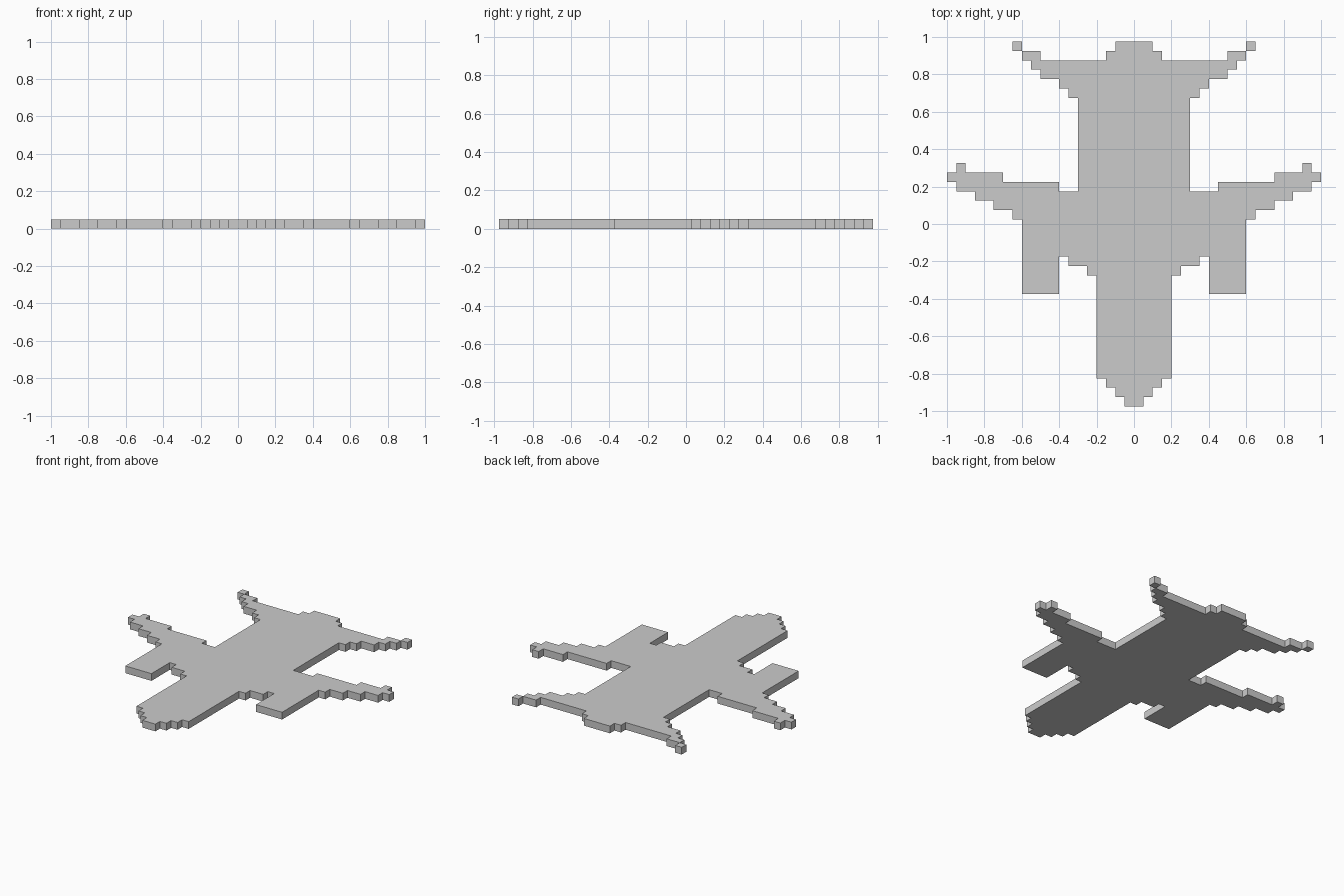
import bpy, bmesh

if "Cube" in bpy.data.objects:
    bpy.data.objects.remove(bpy.data.objects["Cube"])

THICK = 0.05
TOP = 0.975


def half_outline(root, shoulder):
    """Stepped half outline, nose to tail: go sideways to x, then along to y."""
    tail_fins = [(.10, .925), (.15, .875), (.50, .925), (.60, .875), (.55, .825),
                 (.50, .775), (.40, .725), (.35, .675)]
    wing = [(.30, .175), (root, .225), (shoulder, .275), (.90, .325), (.95, .275),
            (1.0, .225), (.95, .175), (.85, .125), (.75, .075), (.65, .025)]
    pod = [(.60, -.375), (.40, -.175), (.35, -.225), (.25, -.275)]
    end = [(.20, -.825), (.15, -.875), (.10, -.925), (.05, -.975)]
    pts, y_prev = [], TOP
    for x, y in tail_fins + wing + pod + end:
        pts += [(x, y_prev), (x, y)]
        y_prev = y
    return pts


def plate(name, outline):
    """Extrude a closed outline up from the ground."""
    bm = bmesh.new()
    base = bm.faces.new([bm.verts.new((x, y, 0)) for x, y in outline])
    ext = bmesh.ops.extrude_face_region(bm, geom=[base], use_keep_orig=True)
    top = [v for v in ext["geom"] if isinstance(v, bmesh.types.BMVert)]
    bmesh.ops.translate(bm, verts=top, vec=(0, 0, THICK))
    bmesh.ops.recalc_face_normals(bm, faces=bm.faces)
    mesh = bpy.data.meshes.new(name)
    bm.to_mesh(mesh)
    bm.free()
    obj = bpy.data.objects.new(name, mesh)
    bpy.context.collection.objects.link(obj)
    return obj


# Main plate: the two sides differ slightly at the wing roots
right = half_outline(.45, .75)
left = [(-x, y) for x, y in half_outline(.40, .70)]
plate("body_plate", right + left[::-1])

# Fin tips touching the plate only at a corner
for side, s in (("left", -1), ("right", 1)):
    plate(side + "_fin_tip", [(s * .60, .925), (s * .65, .925),
                              (s * .65, TOP), (s * .60, TOP)])
